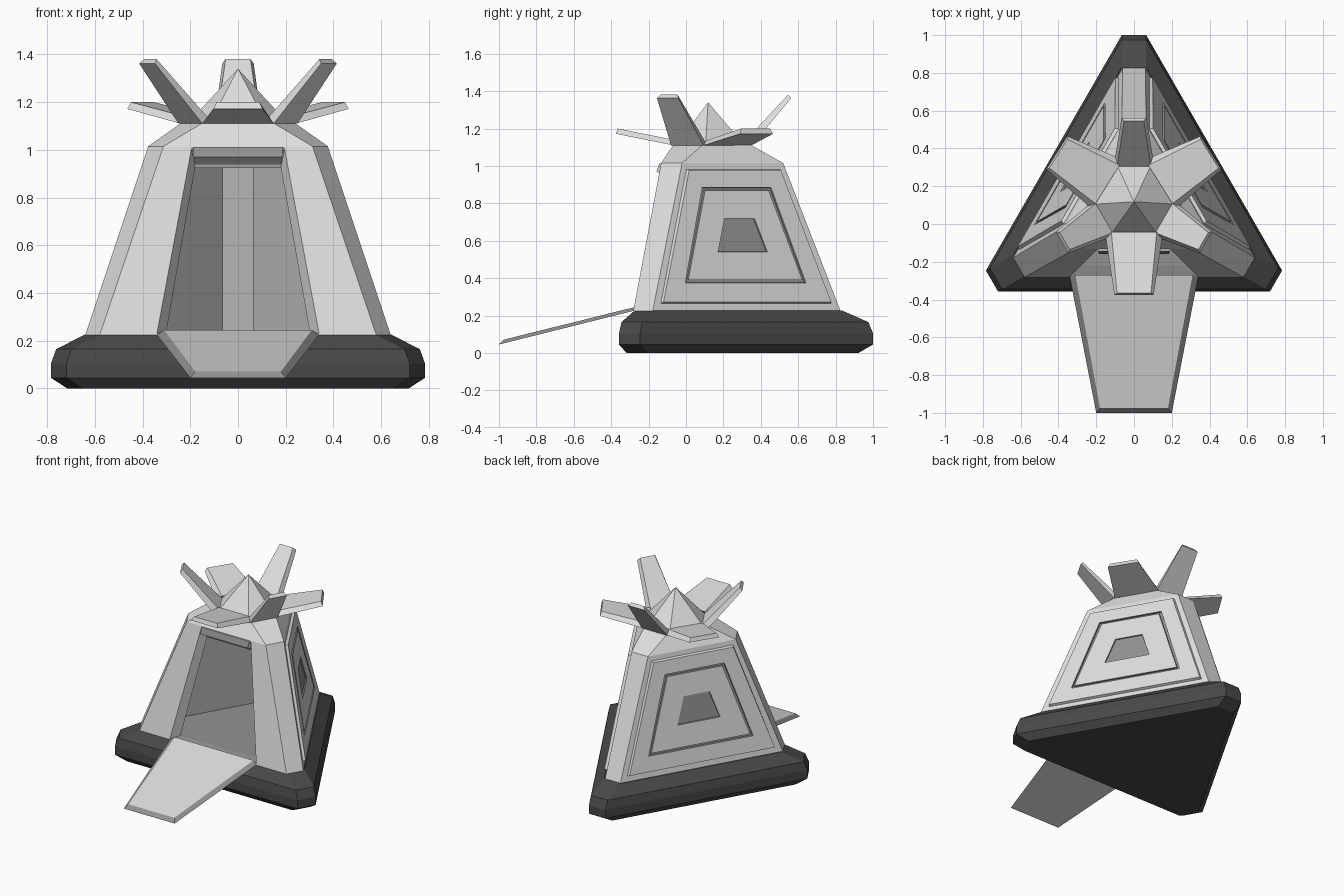
import bpy, bmesh, math
from mathutils import Vector

if "Cube" in bpy.data.objects:
    bpy.data.objects.remove(bpy.data.objects["Cube"])

CY = 0.122                      # centre of the three-fold plan


def material(name, v):
    m = bpy.data.materials.new(name)
    m.diffuse_color = (v, v, v, 1)
    m.use_nodes = True
    m.node_tree.nodes["Principled BSDF"].inputs["Base Color"].default_value = m.diffuse_color
    return m


LIGHT = material("light grey", 0.73)
MID = material("mid grey", 0.29)
DARK = material("charcoal", 0.066)
S3 = math.sqrt(3)


def polar(deg, r, u, z, cy=CY):
    """Point at distance r along a direction, shifted u sideways."""
    t = math.radians(deg)
    return Vector((r * math.cos(t) - u * math.sin(t),
                   cy + r * math.sin(t) + u * math.cos(t), z))


def ring(a, b, z, cy=CY):
    """Triangle with cut corners: a = centre to long side, b = centre to cut."""
    h = (2 * b - a) / S3
    return [polar(d, a, s * h, z, cy) for d in (-90, 30, 150) for s in (-1, 1)]


class Part:
    def __init__(self, name, *mats):
        self.name, self.mats, self.bm = name, mats, bmesh.new()

    def face(self, pts, mat=0):
        f = self.bm.faces.new([self.bm.verts.new(p) for p in pts])
        f.material_index = mat

    def bridge(self, A, B, mat=0, skip=()):
        n = len(A)
        for i in range(n):
            if i not in skip:
                j = (i + 1) % n
                self.face([A[i], A[j], B[j], B[i]], mat)

    def finish(self):
        bmesh.ops.remove_doubles(self.bm, verts=self.bm.verts, dist=1e-4)
        bmesh.ops.recalc_face_normals(self.bm, faces=self.bm.faces)
        me = bpy.data.meshes.new(self.name)
        self.bm.to_mesh(me)
        self.bm.free()
        for m in self.mats:
            me.materials.append(m)
        ob = bpy.data.objects.new(self.name, me)
        bpy.context.collection.objects.link(ob)
        return ob


# Base slab with rounded rim
base = Part("base", DARK)
rims = [ring(a, b, z, .132) for a, b, z in
        ((.45, .79, 0), (.49, .868, .045), (.49, .868, .105),
         (.477, .843, .165), (.405, .70, .228))]
for A, B in zip(rims, rims[1:]):
    base.bridge(A, B)
base.face(rims[0])
base.face(rims[-1])
base.finish()

# Tower shell
ZB, ZT = .225, 1.015


def inr(z):                     # distance from centre to a wall at height z
    return .404 + (z - ZB) / (ZT - ZB) * (.255 - .404)


def loop(deg, hb, zb, ht, zt, depth):
    """Trapezoid on a wall, pushed in by depth."""
    return [polar(deg, inr(z) - depth, u, z)
            for u, z in ((-hb, zb), (hb, zb), (ht, zt), (-ht, zt))]


tower = Part("tower", LIGHT, MID)
low, high = ring(inr(ZB), .704, ZB), ring(inr(ZT), .398, ZT)
crown = ring(.19, .225, 1.112)
tower.bridge(low, high, 0, skip=(0, 2, 4))
tower.bridge(high, crown)
tower.face(low)
tower.face(crown)
hb, ht = (1.408 - inr(ZB)) / S3, (.796 - inr(ZT)) / S3

# Side walls: raised panel with a trapezoid groove and a small sunken window
for deg in (30, 150):
    steps = [(loop(deg, hb, ZB, ht, ZT, 0), 0),
             (loop(deg, .525, .265, .29, .982, 0), 0),
             (loop(deg, .518, .272, .283, .977, -.018), 0),
             (loop(deg, .372, .375, .212, .885, -.018), 0),
             (loop(deg, .370, .377, .210, .883, -.006), 1),
             (loop(deg, .354, .389, .198, .871, -.006), 1),
             (loop(deg, .352, .391, .196, .869, -.018), 1),
             (loop(deg, .152, .54, .092, .72, -.018), 0),
             (loop(deg, .15, .542, .09, .718, -.01), 1)]
    for (A, _), (B, m) in zip(steps, steps[1:]):
        tower.bridge(A, B, m)
    tower.face(steps[-1][0], 1)

# Doorway and hollow room behind it
outer = loop(-90, hb, ZB, ht, ZT, 0)
door = loop(-90, .34, .23, .195, 1.005, 0)
jamb = loop(-90, .30, .24, .18, .925, .06)
a0, a1 = inr(.24) - .06, inr(.925) - .06
room0, room1 = ring(a0, 2 * a0 - .113, .24), ring(a1, 2 * a1 - .113, .925)
tower.bridge(outer, door)
tower.face([door[0], door[1], jamb[1], jamb[0]], 1)         # threshold
tower.bridge(door, jamb, 0, skip=(0,))
tower.bridge(jamb, [room0[0], room0[1], room1[1], room1[0]])
tower.bridge(room0, room1, 0, skip=(0,))
tower.face(room0, 1)
tower.face(room1)
tower.finish()

# Header over the door
header = Part("door_header", LIGHT, MID)
front = [Vector((x, y, z)) for x, y, z in
         ((-.185, -.158, .97), (.185, -.158, .97), (.19, -.143, 1.013), (-.19, -.143, 1.013))]
back = [Vector((x, -.07, z)) for x, z in
        ((-.178, .925), (.178, .925), (.19, 1.005), (-.19, 1.005))]
header.bridge(front, back)
header.face(front, 1)
header.face(back)
header.finish()

# Entry ramp with a darker sloped rim
ramp = Part("ramp", LIGHT, MID)
top = [Vector(p) for p in ((-.31, -.27, .246), (.31, -.27, .246),
                           (.18, -.975, .071), (-.18, -.975, .071))]
bot = [Vector(p) for p in ((-.34, -.28, .225), (.34, -.28, .225),
                           (.20, -1, .045), (-.20, -1, .045))]
ramp.bridge(top, bot, 1)
ramp.face(top)
ramp.face(bot)
ramp.finish()

# Six-sided spire
spire = Part("spire", LIGHT)
foot = ring(.173, .19, 1.112)
tip = Vector((0, .118, 1.34))
spire.face(foot)
for i in range(6):
    spire.face([foot[i], foot[(i + 1) % 6], tip])
spire.finish()


# Crown fins: low wide ones over the walls, tall narrow ones over the corners
def fin(name, deg, lower, upper):
    """lower / upper: (radius, z, half width) at the root and the tip."""
    p = Part(name, LIGHT)
    A, B = ([polar(deg, r, s * w, z) for (r, z, w), s in
             ((f[0], -1), (f[0], 1), (f[1], 1), (f[1], -1))] for f in (lower, upper))
    p.bridge(A, B)
    p.face(A)
    p.face(B)
    p.finish()


for name, deg, r in (("front", -90, .497), ("right", 32, .482), ("left", 148, .482)):
    fin("low_fin_" + name, deg,
        ((.19, 1.11, .15), (r, 1.172, .104)),
        ((.165, 1.135, .12), (r - .01, 1.2, .09)))
for name, deg in (("right", -30), ("back", 90), ("left", 210)):
    fin("tall_fin_" + name, deg,
        ((.23, 1.11, .10), (.44, 1.362, .066)),
        ((.18, 1.118, .09), (.424, 1.381, .052)))
